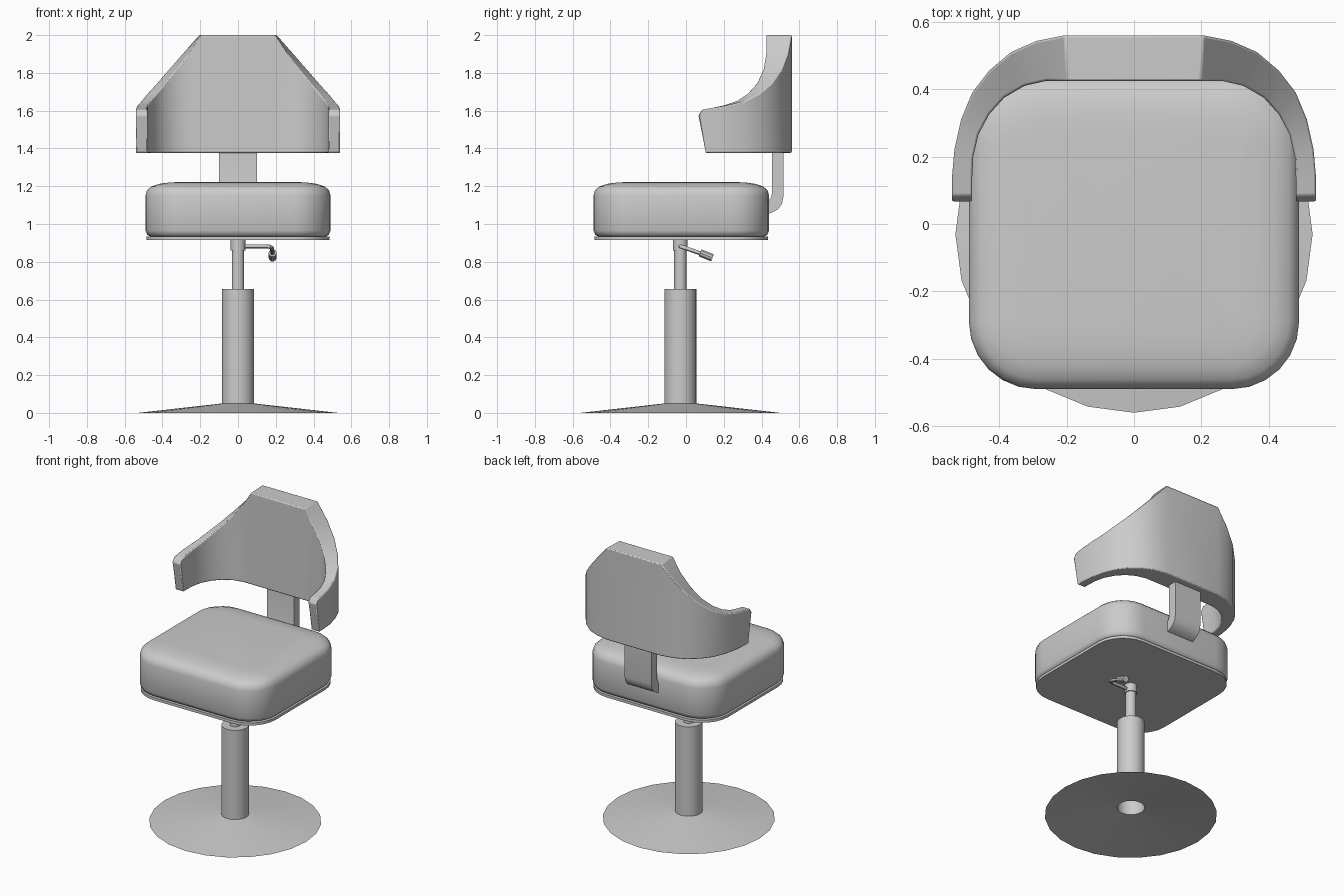
import bpy, bmesh, math
from mathutils import Vector

cube = bpy.data.objects.get("Cube")
if cube:
    bpy.data.objects.remove(cube, do_unlink=True)

GREY = 0.6
mat = bpy.data.materials.new("plain grey")
mat.use_nodes = True
mat.diffuse_color = (GREY, GREY, GREY, 1)
mat.node_tree.nodes["Principled BSDF"].inputs["Base Color"].default_value = (GREY, GREY, GREY, 1)

AXIS_Y = -0.03  # pedestal axis


def loft(name, rings, cap_start=True, cap_end=True, bevel=0, angle=35):
    """Skin a list of equal-length closed rings into one object."""
    bm = bmesh.new()
    loops = [[bm.verts.new(p) for p in ring] for ring in rings]
    n = len(loops[0])
    for a, b in zip(loops, loops[1:]):
        for i in range(n):
            j = (i + 1) % n
            bm.faces.new((a[i], a[j], b[j], b[i]))
    if cap_start:
        bm.faces.new(loops[0][::-1])
    if cap_end:
        bm.faces.new(loops[-1])
    bmesh.ops.recalc_face_normals(bm, faces=bm.faces)
    mesh = bpy.data.meshes.new(name)
    bm.to_mesh(mesh)
    bm.free()
    mesh.materials.append(mat)
    obj = bpy.data.objects.new(name, mesh)
    bpy.context.collection.objects.link(obj)
    bpy.ops.object.select_all(action='DESELECT')
    obj.select_set(True)
    bpy.context.view_layer.objects.active = obj
    bpy.ops.object.shade_smooth_by_angle(angle=math.radians(angle))
    if bevel:
        mod = obj.modifiers.new("soft edges", 'BEVEL')
        mod.width, mod.segments = bevel, 2
        mod.limit_method, mod.angle_limit = 'ANGLE', math.radians(40)
    return obj


def lathe(name, profile, sides=24, **kw):
    """Revolve (radius, z) pairs about the pedestal axis."""
    turn = [2 * math.pi * i / sides for i in range(sides)]
    return loft(name, [[(r * math.sin(t), AXIS_Y - r * math.cos(t), z) for t in turn]
                       for r, z in profile], **kw)


def rounded_square(inset, z, steps=6):
    """Outline of the seat, shrunk by inset, at height z."""
    r, hx, hy, cy = 0.2, 0.49, 0.465, -0.025
    pts = []
    for q, (sx, sy) in enumerate(((1, 1), (-1, 1), (-1, -1), (1, -1))):
        for k in range(steps + 1):
            t = math.pi / 2 * (q + k / steps)
            pts.append((sx * (hx - r) + (r - inset) * math.cos(t),
                        cy + sy * (hy - r) + (r - inset) * math.sin(t), z))
    return pts


def tube(name, path, radius, sides=10):
    """Round bar following a path."""
    path = [Vector(p) for p in path]
    rings = []
    for i, p in enumerate(path):
        d = (path[min(i + 1, len(path) - 1)] - path[max(i - 1, 0)]).normalized()
        u = d.cross(Vector((0, 0, 1))).normalized()
        v = u.cross(d)
        rings.append([p + radius * (u * math.cos(2 * math.pi * k / sides)
                                    + v * math.sin(2 * math.pi * k / sides))
                      for k in range(sides)])
    return loft(name, rings)


# Pedestal: open conical foot, hollow column, gas lift rod and collar
lathe("foot", [(0.53, 0), (0.085, 0.05)], cap_start=False, cap_end=False)
lathe("column", [(0.085, 0.05), (0.085, 0.655)], cap_start=False)
lathe("lift_rod", [(0.033, 0.65), (0.033, 0.87)])
lathe("lift_collar", [(0.039, 0.86), (0.039, 0.917)])

# Height lever
tube("height_lever", [(0, AXIS_Y, 0.882), (0.14, AXIS_Y, 0.882), (0.165, -0.025, 0.88),
                      (0.18, -0.005, 0.873), (0.183, 0.09, 0.84)], 0.011)
tube("lever_grip", [(0.183, 0.075, 0.847), (0.183, 0.14, 0.821)], 0.021)

# Seat plate and cushion
loft("seat_plate", [rounded_square(0.006, 0.915), rounded_square(0.006, 0.933)])
cushion = [(0.03, 0.933), (0.01, 0.942), (0, 0.965), (0, 1.15), (0.008, 1.178),
           (0.03, 1.198), (0.07, 1.212), (0.12, 1.219), (0.17, 1.222)]
loft("seat_cushion", [rounded_square(i, z) for i, z in cushion], angle=50)

# Bent strap carrying the backrest: (inner y, z, outer y, z)
strap = [(0.455, 1.45, 0.515, 1.45), (0.455, 1.16, 0.515, 1.14), (0.45, 1.14, 0.508, 1.107),
         (0.437, 1.123, 0.487, 1.078), (0.41, 1.115, 0.45, 1.058), (0.36, 1.105, 0.38, 1.045)]
loft("back_strap", [[(-0.1, a, b), (0.1, a, b), (0.1, c, d), (-0.1, c, d)]
                    for a, b, c, d in strap])

# Wraparound backrest, half of it: (inner x, inner y, outer x, outer y, top z)
half = [(0.20, 0.425, 0.205, 0.56, 2.0), (0.26, 0.425, 0.29, 0.543, 1.905),
        (0.325, 0.41, 0.365, 0.51, 1.82), (0.385, 0.375, 0.43, 0.455, 1.745),
        (0.43, 0.325, 0.48, 0.39, 1.69), (0.462, 0.265, 0.513, 0.31, 1.65),
        (0.477, 0.2, 0.533, 0.22, 1.628), (0.48, 0.14, 0.54, 0.14, 1.615),
        (0.48, 0.085, 0.54, 0.085, 1.605), (0.48, 0.066, 0.54, 0.066, 1.575)]


def back_section(side, ix, iy, ox, oy, top):
    lean = max(0, 0.105 - iy)  # arm tips slope back toward the bottom
    return [(side * ix, iy + lean, 1.377), (side * ox, oy + lean, 1.377),
            (side * ox, oy, top), (side * ix, iy, top)]


loft("backrest", [back_section(-1, *s) for s in reversed(half)]
     + [back_section(1, *s) for s in half], bevel=0.006)
